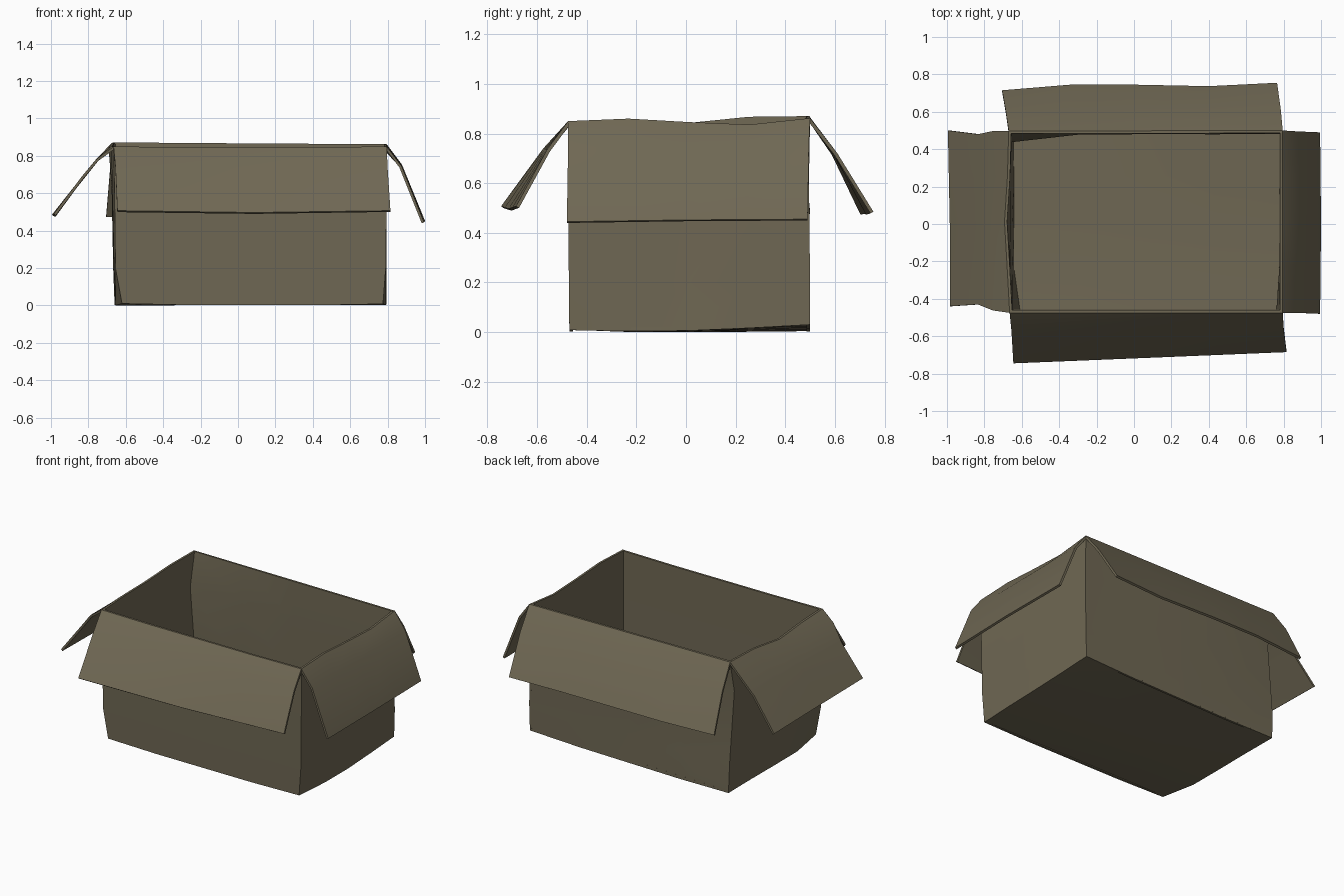
import bpy
from mathutils import Vector

cube = bpy.data.objects.get("Cube")
if cube:
    bpy.data.objects.remove(cube, do_unlink=True)

card = bpy.data.materials.new("brown cardboard")
card.use_nodes = True
colour = (0.16, 0.138, 0.088, 1)
card.diffuse_color = colour
card.node_tree.nodes["Principled BSDF"].inputs["Base Color"].default_value = colour
card.node_tree.nodes["Principled BSDF"].inputs["Roughness"].default_value = 0.9

COLS = 5


def resample(points):
    """Spread a short polyline over the columns of a sheet."""
    pts = [Vector(p) for p in points]
    out = []
    for c in range(COLS):
        t = c / (COLS - 1) * (len(pts) - 1)
        i = min(int(t), len(pts) - 2)
        out.append(pts[i].lerp(pts[i + 1], t - i))
    return out


def sheet(name, rows, thickness=0.014):
    """A thin bent piece of cardboard, thickened behind its outer face."""
    rows = [resample(r) for r in rows]
    verts = [p for r in rows for p in r]
    faces = []
    for r in range(len(rows) - 1):
        for c in range(COLS - 1):
            a = r * COLS + c
            faces.append((a, a + 1, a + 1 + COLS, a + COLS))
    mesh = bpy.data.meshes.new(name)
    mesh.from_pydata(verts, [], faces)
    mesh.materials.append(card)
    obj = bpy.data.objects.new(name, mesh)
    bpy.context.collection.objects.link(obj)
    solid = obj.modifiers.new("thickness", 'SOLIDIFY')
    solid.thickness = thickness
    solid.offset = -1
    bpy.ops.object.select_all(action='DESELECT')
    obj.select_set(True)
    bpy.context.view_layer.objects.active = obj
    bpy.ops.object.modifier_apply(modifier="thickness")
    bpy.ops.object.shade_smooth_by_angle(angle=0.6)


# Corner creases, bottom to top
front_right = [(-.62, -.47, .01), (-.655, -.472, .2), (-.66, -.475, .6), (-.665, -.475, .85)]
front_left = [(.775, -.47, .008), (.79, -.472, .2), (.795, -.475, .6), (.795, -.475, .85)]
back_left = [(.79, .5, .03), (.795, .5, .2), (.795, .495, .6), (.795, .5, .862)]
back_right = [(-.66, .5, .004), (-.665, .495, .2), (-.668, .45, .66), (-.67, .497, .87)]


def wall(start, end, bows):
    """Rows between two creases; bows shift the three middle columns."""
    rows = []
    for a, b, bow in zip(start, end, bows):
        row = resample([a, b])
        for c, shift in enumerate(bow):
            row[c + 1] += Vector(shift)
        rows.append(row)
    return rows


flat = [(0, 0, 0)] * 3
front = wall(front_right, front_left,
             [[(0, 0, -.007)] * 3, flat, flat, [(0, 0, -.004)] * 3])
left = wall(front_left, back_left,
            [[(.012, 0, -.01), (.012, 0, -.013), (.006, 0, -.008)], flat, flat,
             [(0, 0, .007), (0, 0, -.01), (0, 0, -.023)]])
back = wall(back_left, back_right,
            [[(0, 0, -.008)] * 3, flat, [(0, .01, 0), (0, .022, 0), (0, .03, 0)], flat])
right = wall(back_right, front_right,
             [[(-.005, 0, -.004), (-.015, 0, -.007), (-.025, 0, -.008)],
              [(-.005, 0, 0)] * 3, [(-.01, 0, 0)] * 3,
              [(-.008, 0, .002), (-.025, 0, -.018), (-.012, 0, -.004)]])

for name, rows in (("front_wall", front), ("left_wall", left),
                   ("back_wall", back), ("right_wall", right)):
    sheet(name, rows)

# Floor spans the bottom edges of the two side walls
floor_rows = [(a, b) for a, b in zip(right[0], reversed(left[0]))]
sheet("floor", floor_rows)

# Flaps: free edge, bend line, then the rim they hang from
sheet("front_flap", [
    [(-.645, -.745, .507), (.09, -.715, .497), (.815, -.685, .507)],
    [(-.655, -.575, .74), (.8, -.56, .735)],
    front[-1]])
sheet("left_flap", [
    [(.995, -.48, .445), (1.0, 0, .452), (.995, .49, .455)],
    [(.875, -.475, .745), (.88, 0, .745), (.875, .495, .755)],
    left[-1]])
sheet("back_flap", [
    [(.765, .755, .485), (.4, .737, .48), (0, .745, .485), (-.34, .745, .485), (-.705, .715, .48)],
    [(.785, .61, .72), (0, .61, .72), (-.685, .6, .72)],
    back[-1]])
sheet("right_flap", [
    [(-.995, .5, .485), (-.985, 0, .485), (-.985, -.44, .49)],
    [(-.835, .48, .685), (-.835, 0, .69), (-.835, -.43, .69)],
    [(-.755, .497, .785), (-.76, 0, .78), (-.755, -.462, .785)],
    right[-1]])
